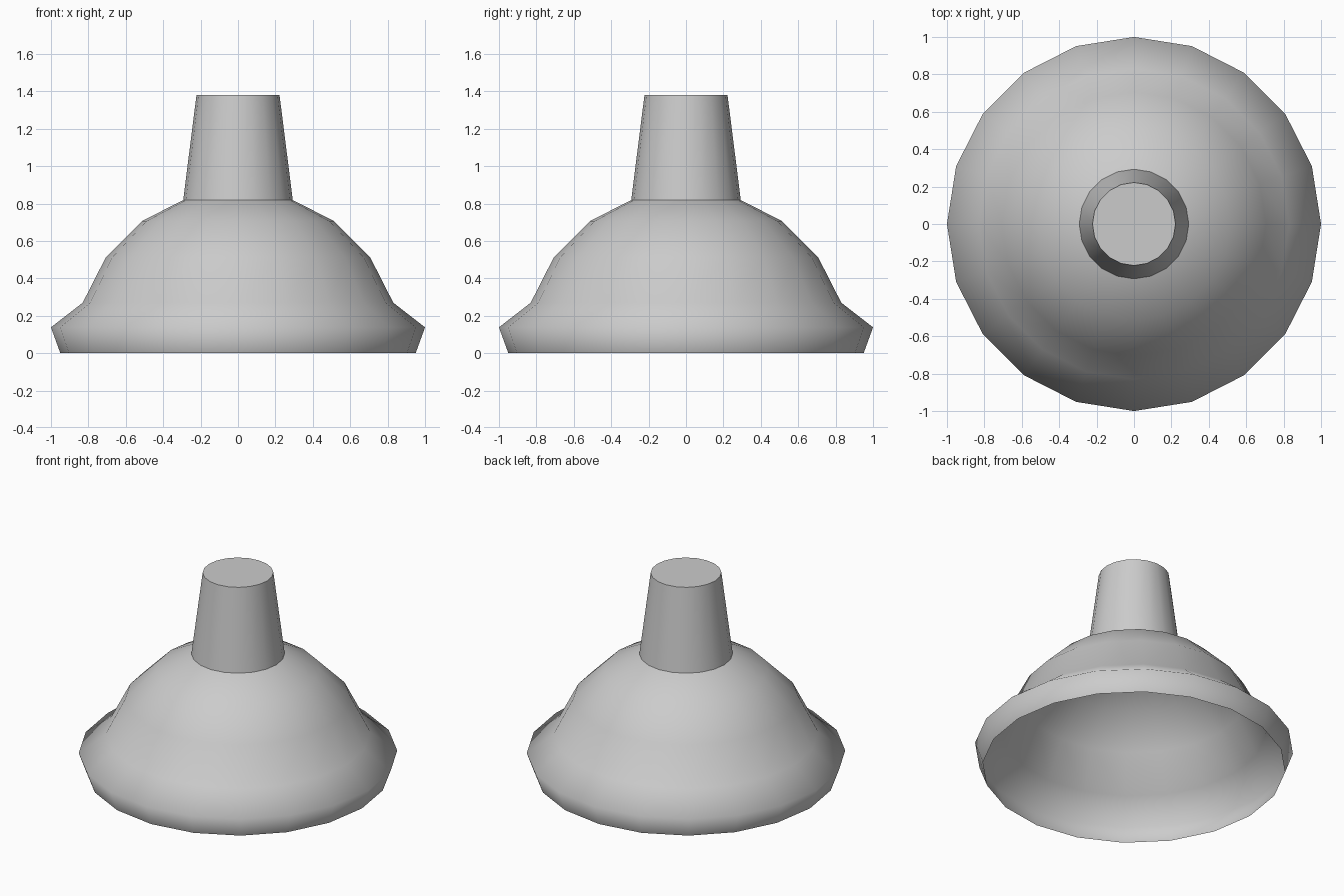
import bpy, bmesh
from math import sin, cos, pi, radians

if "Cube" in bpy.data.objects:
    bpy.data.objects.remove(bpy.data.objects["Cube"])

SIDES = 20


def lathe(name, profile):
    """Revolve (radius, z) points about z; a zero radius closes to a pole."""
    bm = bmesh.new()
    rings = []
    for r, z in profile:
        n = SIDES if r > 0 else 1
        rings.append([bm.verts.new((r * cos(2 * pi * i / SIDES),
                                    r * sin(2 * pi * i / SIDES), z)) for i in range(n)])
    for a, b in zip(rings, rings[1:]):
        for i in range(SIDES):
            j = (i + 1) % SIDES
            if len(b) == 1:
                bm.faces.new((a[i], a[j], b[0]))
            else:
                bm.faces.new((a[i], a[j], b[j], b[i]))
    if len(rings[-1]) > 1:
        bm.faces.new(rings[-1])
    mesh = bpy.data.meshes.new(name)
    bm.to_mesh(mesh)
    bm.free()
    ob = bpy.data.objects.new(name, mesh)
    bpy.context.collection.objects.link(ob)
    bpy.ops.object.select_all(action='DESELECT')
    ob.select_set(True)
    bpy.context.view_layer.objects.active = ob
    return ob


# Open rubber cup: flared lip, then a hemisphere in 18 degree steps
R = 0.873
dome = [(R * cos(radians(a)), R * sin(radians(a))) for a in (18, 36, 54, 72)]
lathe("rubber_cup", [(0.95, 0), (1.0, 0.138)] + dome + [(0, R)])
bpy.ops.object.shade_smooth()

# Tapered handle socket seated on the cup, with a flat top
lathe("handle_socket", [(0.294, 0.81), (0.222, 1.38)])
bpy.ops.object.shade_smooth_by_angle(angle=radians(40))
